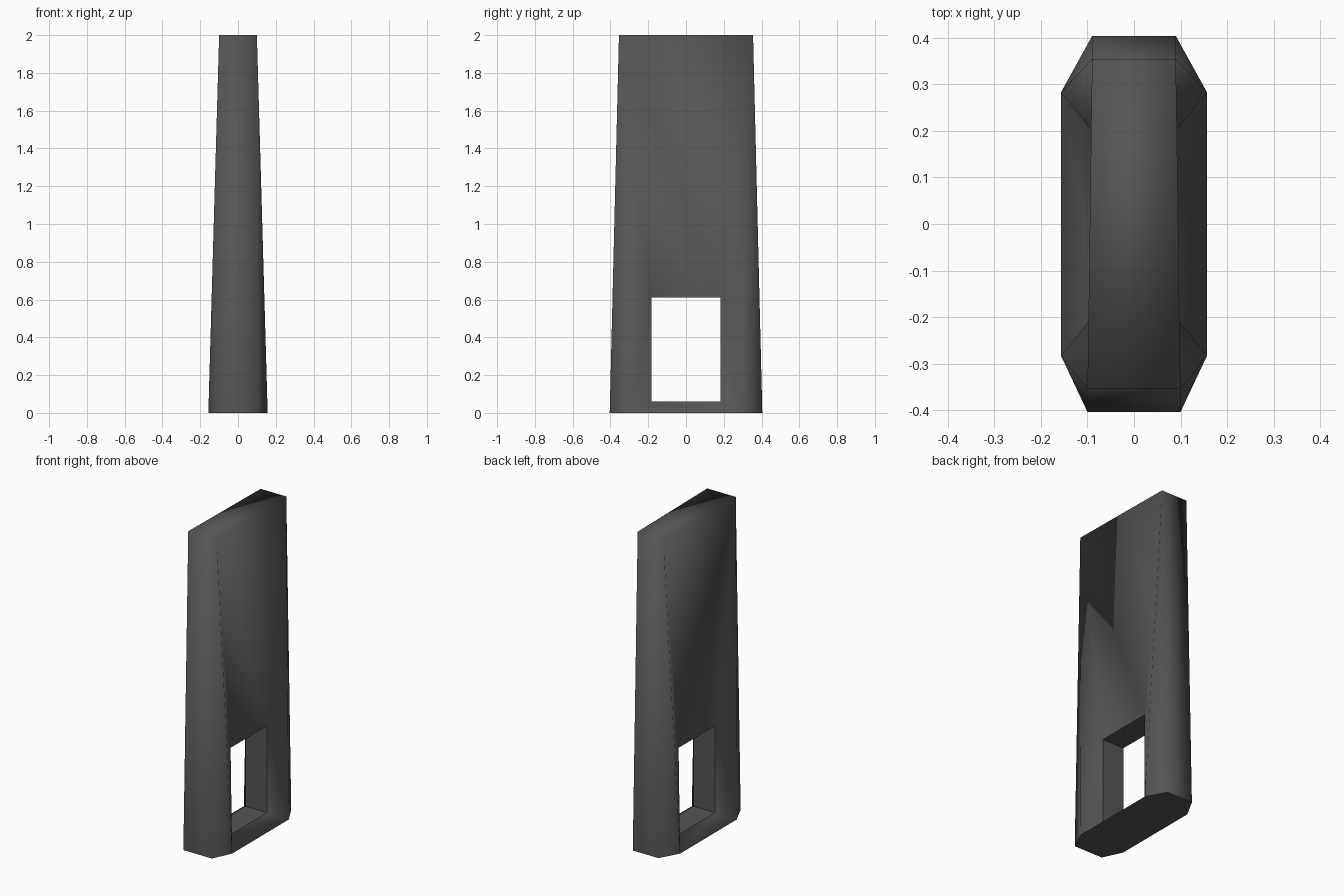
import bpy
import bmesh

cube = bpy.data.objects.get("Cube")
if cube:
    bpy.data.objects.remove(cube, do_unlink=True)

# One dark grey paint for the whole body
paint = bpy.data.materials.new("dark_grey")
paint.use_nodes = True
grey = (0.09, 0.09, 0.09, 1.0)
paint.diffuse_color = grey
paint.node_tree.nodes["Principled BSDF"].inputs["Base Color"].default_value = grey

FRONT_W, BACK_W = 0.10, 0.09      # half widths of the end faces
BASE_W, BASE_SIDE, BASE_END = 0.157, 0.283, 0.404
TOP_END, HEIGHT = 0.355, 2.0
HOLE_X, HOLE_Y, HOLE_LOW, HOLE_HIGH = 0.076, 0.183, 0.06, 0.61

bm = bmesh.new()

# Named corner points, mirrored to all four quadrants
corner = {}
for sx in (-1, 1):
    for sy in (-1, 1):
        w = FRONT_W if sy < 0 else BACK_W
        points = {
            "end": (w, BASE_END, 0),
            "side": (BASE_W, BASE_SIDE, 0),
            "top": (w, TOP_END, HEIGHT),
            "low": (HOLE_X, HOLE_Y, HOLE_LOW),
            "high": (HOLE_X, HOLE_Y, HOLE_HIGH),
        }
        for name, (x, y, z) in points.items():
            corner[name, sx, sy] = bm.verts.new((sx * x, sy * y, z))


def face(*keys):
    return bm.faces.new([corner[k] for k in keys])


# Corner chamfers and splayed legs beside the opening
for sx in (-1, 1):
    for sy in (-1, 1):
        for names in (("end", "side", "top"), ("side", "high", "top"),
                      ("side", "low", "high")):
            face(*[(n, sx, sy) for n in names])

# Side panels above the opening and sills below it
for sx in (-1, 1):
    for a, b in (("top", "high"), ("low", "side")):
        face((a, sx, -1), (a, sx, 1), (b, sx, 1), (b, sx, -1))

# End faces and the side walls of the tunnel
for sy in (-1, 1):
    for a, b in (("end", "top"), ("low", "high")):
        face((a, -1, sy), (a, 1, sy), (b, 1, sy), (b, -1, sy))

# Top cap, tunnel ceiling and tunnel floor
for n in ("top", "high", "low"):
    face((n, -1, -1), (n, 1, -1), (n, 1, 1), (n, -1, 1))

# Flat underside
base = face(("end", -1, -1), ("end", 1, -1), ("side", 1, -1), ("side", 1, 1),
            ("end", 1, 1), ("end", -1, 1), ("side", -1, 1), ("side", -1, -1))

bmesh.ops.recalc_face_normals(bm, faces=bm.faces[:])
for f in bm.faces:
    f.smooth = True
# Keep the base rim and the tunnel mouth crisp
rim = {corner[n, sx, sy] for n in ("low", "high") for sx in (-1, 1) for sy in (-1, 1)}
for e in bm.edges:
    mouth = all(v in rim for v in e.verts)
    if e in base.edges or mouth:
        e.smooth = False

mesh = bpy.data.meshes.new("tower_body")
bm.to_mesh(mesh)
bm.free()
mesh.materials.append(paint)
body = bpy.data.objects.new("tower_body", mesh)
bpy.context.collection.objects.link(body)
